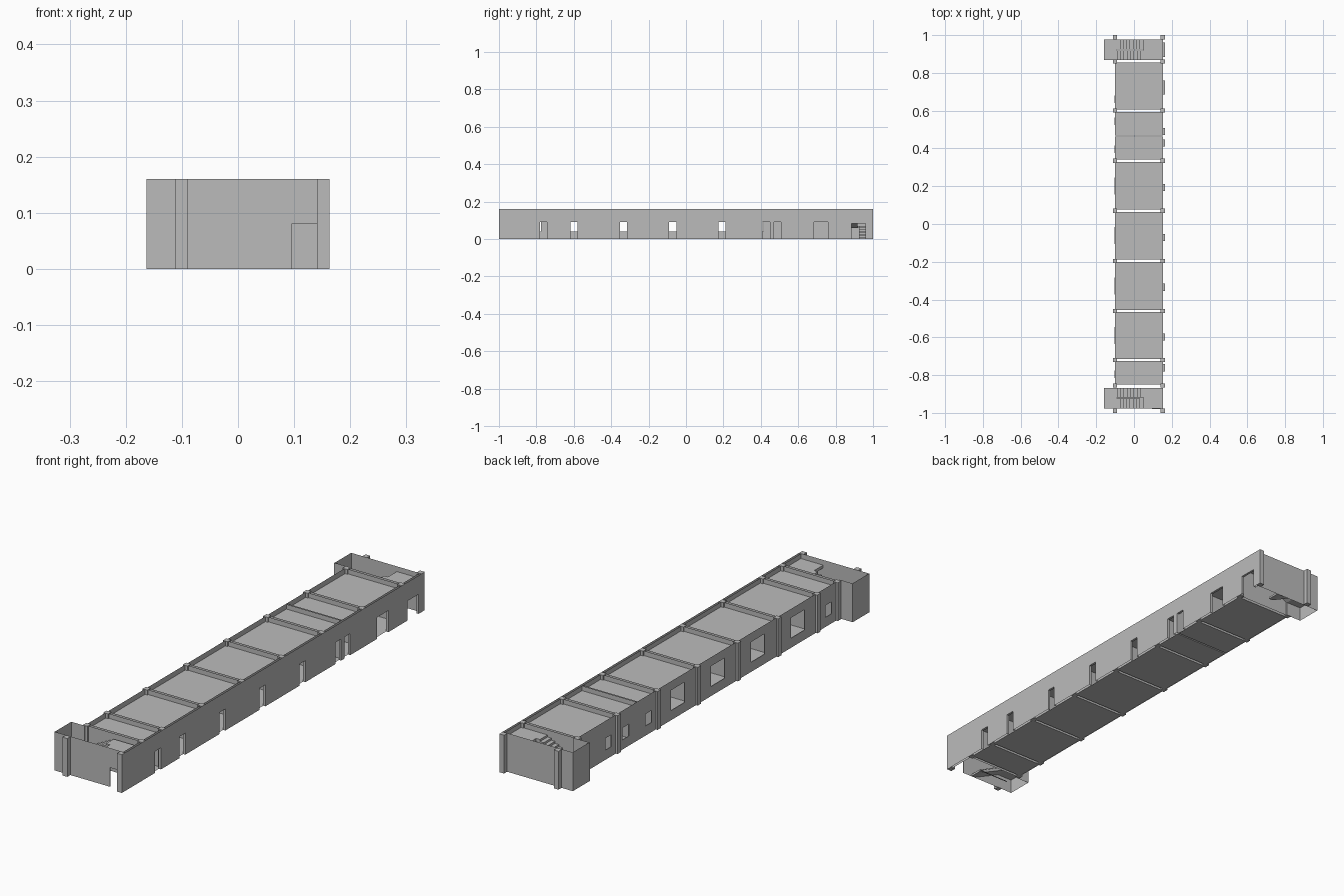
import bpy, bmesh
from mathutils import Vector

if "Cube" in bpy.data.objects:
    bpy.data.objects.remove(bpy.data.objects["Cube"])

H = 0.16        # wall height
ROOF = 0.14     # roof slab level
XL, XI, XO = -0.103, 0.153, 0.163   # left wall, right wall inner and outer skin

plaster = bpy.data.materials.new("plain_grey")
plaster.diffuse_color = (0.5, 0.5, 0.5, 1)
plaster.use_nodes = True
plaster.node_tree.nodes["Principled BSDF"].inputs["Base Color"].default_value = plaster.diffuse_color


def finish(name, bm):
    bmesh.ops.remove_doubles(bm, verts=bm.verts, dist=1e-5)
    bmesh.ops.recalc_face_normals(bm, faces=bm.faces)
    me = bpy.data.meshes.new(name)
    bm.to_mesh(me)
    bm.free()
    me.materials.append(plaster)
    ob = bpy.data.objects.new(name, me)
    bpy.context.collection.objects.link(ob)
    return ob


def quad(bm, *pts):
    bm.faces.new([bm.verts.new(p) for p in pts])


def add_box(bm, x0, x1, y0, y1, z0, z1):
    r = bmesh.ops.create_cube(bm, size=1)
    for v in r["verts"]:
        v.co = Vector(((x0 + x1) / 2 + v.co.x * (x1 - x0),
                       (y0 + y1) / 2 + v.co.y * (y1 - y0),
                       (z0 + z1) / 2 + v.co.z * (z1 - z0)))


def wall(name, axis, d0, d1, u0, u1, holes=()):
    """Hollow wall, two skins and lined openings, open at top and bottom.
    axis is the direction of thickness; holes are (u0, u1, z0, z1)."""
    bm = bmesh.new()

    def p(d, u, z):
        return (d, u, z) if axis == "x" else (u, d, z)

    us = sorted({u0, u1, *[h[0] for h in holes], *[h[1] for h in holes]})
    zs = sorted({0, H, *[h[2] for h in holes], *[h[3] for h in holes]})
    for a, b in zip(us, us[1:]):
        for c, e in zip(zs, zs[1:]):
            mu, mz = (a + b) / 2, (c + e) / 2
            if any(h[0] < mu < h[1] and h[2] < mz < h[3] for h in holes):
                continue
            for d in (d0, d1):
                quad(bm, p(d, a, c), p(d, b, c), p(d, b, e), p(d, a, e))
    for a, b, c, e in holes:
        for u in (a, b):
            quad(bm, p(d0, u, c), p(d1, u, c), p(d1, u, e), p(d0, u, e))
        for z in ((c, e) if c > 0 else (e,)):
            quad(bm, p(d0, a, z), p(d1, a, z), p(d1, b, z), p(d0, b, z))
    for u in (u0, u1):
        quad(bm, p(d0, u, 0), p(d1, u, 0), p(d1, u, H), p(d0, u, H))
    return finish(name, bm)


def slab(name, x0, x1, y0, y1, z):
    bm = bmesh.new()
    quad(bm, (x0, y0, z), (x1, y0, z), (x1, y1, z), (x0, y1, z))
    return finish(name, bm)


def flight(name, x0, x1, z0, z1, y0, y1, n=8):
    """Stepped flight climbing from x0 to x1 with a sloping underside."""
    dx, dz, waist = (x1 - x0) / n, (z1 - z0) / n, 0.012
    prof = []
    for i in range(n):
        prof += [(x0 + i * dx, z0 + i * dz), (x0 + i * dx, z0 + (i + 1) * dz)]
    prof += [(x1, z1), (x1, z1 - waist), (x0 + dx, max(0, z0 - waist + dz))]
    if z0 > 0:
        prof.append((x0, z0 - waist))
    bm = bmesh.new()
    f = bm.faces.new([bm.verts.new((x, y0, z)) for x, z in prof])
    r = bmesh.ops.extrude_face_region(bm, geom=[f])
    for v in r["geom"]:
        if isinstance(v, bmesh.types.BMVert):
            v.co.y = y1
    return finish(name, bm)


# Long corridor-side wall with doorways
doors = [(y, y + 0.038, 0, 0.09) for y in
         (-0.78, -0.618, -0.354, -0.09, 0.174, 0.41, 0.47)]
doors += [(0.685, 0.76, 0, 0.09), (0.885, 0.96, 0, 0.082)]
wall("long_right_wall", "x", XI, XO, -1, 1, doors)

# Window wall with large room windows and small service windows
windows = [(c - 0.045, c + 0.045, 0.04, 0.125) for c in (-0.59, -0.327, -0.062, 0.202)]
windows += [(c - 0.02, c + 0.02, 0.04, 0.09) for c in (-0.795, 0.395, 0.545, 0.66)]
wall("left_window_wall", "x", XL, XL + 0.003, -0.855, 0.86, windows)

# Cross walls, with floor and roof slabs in every bay between them
axes = [-0.855, -0.72, -0.46, -0.195, 0.07, 0.335, 0.6, 0.86]
cross = sorted([(y, 0.006) for y in axes] + [(0.465, 0.003)])
for i, (y, t) in enumerate(cross):
    wall(f"cross_wall_{i}", "y", y - t, y + t, -0.1, XI)
for i, ((a, ta), (b, tb)) in enumerate(zip(cross, cross[1:])):
    slab(f"room_floor_{i}", -0.1, XI, a + ta, b - tb, 0)
    slab(f"roof_slab_{i}", -0.1, XI, a + ta, b - tb, ROOF)

# Square columns on both sides
bm = bmesh.new()
for y in [-0.989] + axes + [0.989]:
    for x in (-0.1, 0.152):
        add_box(bm, x - 0.011, x + 0.011, y - 0.011, y + 0.011, 0, H)
finish("columns", bm)

# Stairwells at both ends
for s, end in ((-1, "front"), (1, "back")):
    def ys(a, b):
        return sorted((s * a, s * b))
    door = [(0.095, 0.141, 0, 0.08)] if s < 0 else []
    wall(f"{end}_end_wall", "y", *ys(0.977, 0.98), -0.163, XI, door)
    wall(f"{end}_stair_side_wall", "x", -0.163, -0.16, *ys(0.868, 0.98))
    wall(f"{end}_stair_return_wall", "y", *ys(0.868, 0.871), -0.163, -0.1)
    bm = bmesh.new()
    add_box(bm, -0.16, -0.09, *ys(0.868, 0.977), 0.058, 0.07)
    finish(f"{end}_middle_landing", bm)
    bm = bmesh.new()
    add_box(bm, 0.05, XI, *ys(0.868, 0.977), ROOF - 0.012, ROOF)
    finish(f"{end}_top_landing", bm)
    flight(f"{end}_lower_flight", 0.05, -0.09, 0, 0.07, *ys(0.924, 0.977))
    flight(f"{end}_upper_flight", -0.09, 0.05, 0.07, ROOF, *ys(0.868, 0.918))
    # ground strip below the front stairs
    if s < 0:
        slab("front_stair_gap_cover", -0.09, 0.05, -0.924, -0.918, 0.001)
